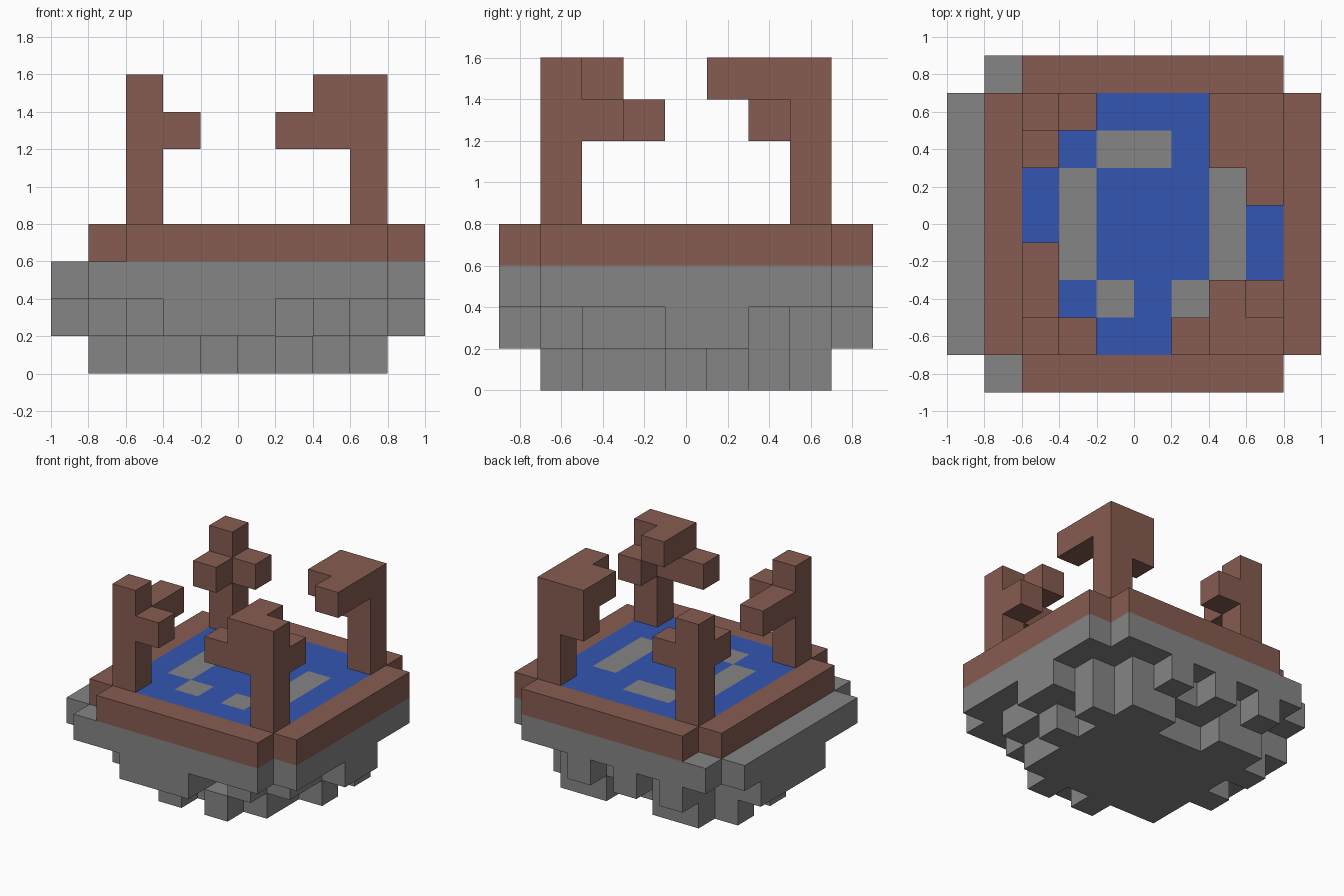
import bpy
import bmesh
from mathutils import Vector

if "Cube" in bpy.data.objects:
    bpy.data.objects.remove(bpy.data.objects["Cube"], do_unlink=True)

S = 0.2                                  # block size
ORIGIN = Vector((-1.0, -0.9, 0.0))


def material(name, rgb):
    m = bpy.data.materials.new(name)
    m.use_nodes = True
    m.diffuse_color = (*rgb, 1)
    bsdf = next(n for n in m.node_tree.nodes if n.type == "BSDF_PRINCIPLED")
    bsdf.inputs["Base Color"].default_value = (*rgb, 1)
    bsdf.inputs["Roughness"].default_value = 0.9
    return m


STONE = material("stone grey", (0.235, 0.235, 0.235))
WOOD = material("wood brown", (0.238, 0.107, 0.082))
WATER = material("water blue", (0.034, 0.093, 0.445))

# Floor plans, one per layer, back row first: s stone, r rim, w water, p paving
LAYERS = [
    ["..........",
     "..ss..ss..",
     ".ssssssss.",
     "..ssssss..",
     ".ssssssss.",
     "..ssssss..",
     "..ssssss..",
     "....s.s...",
     ".........."],
    ["..s.s.s...",
     "..ssssss..",
     "sssssssss.",
     "ssssssssss",
     "ssssssssss",
     "sssssssss.",
     ".ssssssss.",
     "..ssss.s..",
     "...sss...."],
    [".ssssssss."] + ["ssssssssss"] * 7 + [".ssssssss."],
    ["..rrrrrrr.",
     ".rwwwwwwwr",
     ".rwwppwwwr",
     ".rwpwwwpwr",
     ".rwpwwwpwr",
     ".rwpwwwpwr",
     ".rwwpwpwwr",
     ".rwwwwwwwr",
     "..rrrrrrr."],
]
PLAN_NAMES = {"s": "stone_base", "r": "wooden_rim", "w": "pool_water", "p": "pool_paving"}

cells = {}
for k, plan in enumerate(LAYERS):
    for j, row in enumerate(reversed(plan)):
        for i, ch in enumerate(row):
            if ch != ".":
                cells[i, j, k] = PLAN_NAMES[ch]

# Corner posts with their bent arms
POSTS = {
    "front_right_post": ((2, 1), [(3, 1, 6), (2, 2, 6), (2, 3, 6)]),
    "back_right_post": ((2, 7), [(3, 7, 6), (2, 6, 6)]),
    "front_left_post": ((8, 1), [(7, 1, 6), (7, 1, 7), (6, 1, 6), (7, 2, 7), (8, 2, 6)]),
    "back_left_post": ((8, 7), [(7, 7, 6), (7, 7, 7), (7, 6, 7), (8, 6, 7), (8, 5, 7)]),
}
for name, ((i, j), arms) in POSTS.items():
    for cell in [(i, j, k) for k in range(4, 8)] + arms:
        cells[cell] = name


def build(name, mat):
    """Make one part from its blocks, keeping only the exposed faces."""
    bm = bmesh.new()
    for cell, owner in cells.items():
        if owner != name:
            continue
        centre = ORIGIN + (Vector(cell) + Vector((0.5, 0.5, 0.5))) * S
        for axis in range(3):
            for sign in (-1, 1):
                n = Vector((0, 0, 0))
                n[axis] = sign
                if tuple(int(c + d) for c, d in zip(cell, n)) in cells:
                    continue
                u = Vector((0, 0, 0))
                u[(axis + 1) % 3] = 1
                v = n.cross(u)
                corners = [n + u + v, n - u + v, n - u - v, n + u - v]
                bm.faces.new([bm.verts.new(centre + c * S / 2) for c in corners])
    bmesh.ops.remove_doubles(bm, verts=bm.verts, dist=0.001)
    bm.normal_update()
    mesh = bpy.data.meshes.new(name)
    bm.to_mesh(mesh)
    bm.free()
    mesh.materials.append(mat)
    bpy.context.collection.objects.link(bpy.data.objects.new(name, mesh))


build("stone_base", STONE)
build("pool_paving", STONE)
build("pool_water", WATER)
build("wooden_rim", WOOD)
for post in POSTS:
    build(post, WOOD)
